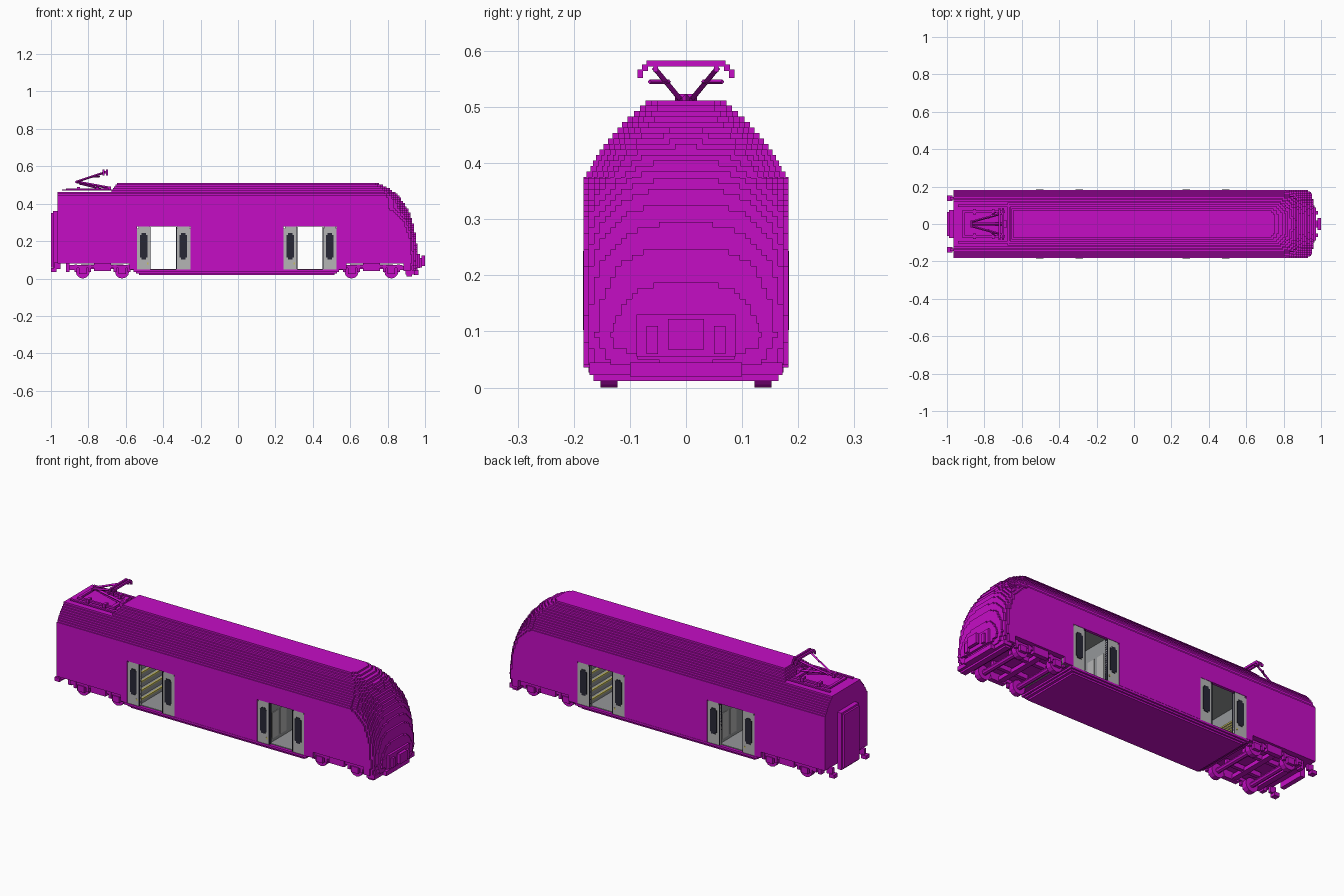
import bpy, bmesh, math
from mathutils import Vector

if "Cube" in bpy.data.objects:
    bpy.data.objects.remove(bpy.data.objects["Cube"], do_unlink=True)


def material(name, rgb):
    m = bpy.data.materials.new(name)
    m.use_nodes = True
    m.diffuse_color = (*rgb, 1)
    m.node_tree.nodes["Principled BSDF"].inputs["Base Color"].default_value = (*rgb, 1)
    return m


MAGENTA = material("magenta paint", (0.56, 0.004, 0.56))
LIGHT = material("light grey door", (0.46, 0.46, 0.46))
GREY = material("interior grey", (0.30, 0.31, 0.32))
DARK = material("dark glass", (0.02, 0.02, 0.035))
YELLOW = material("yellow trim", (0.58, 0.52, 0.12))
VOX = 0.0098


def add_box(bm, x0, x1, y0, y1, z0, z1):
    vs = [bm.verts.new((x, y, z)) for z in (z0, z1)
          for x, y in ((x0, y0), (x1, y0), (x1, y1), (x0, y1))]
    for f in ((3, 2, 1, 0), (4, 5, 6, 7), (0, 1, 5, 4), (1, 2, 6, 5), (2, 3, 7, 6), (3, 0, 4, 7)):
        bm.faces.new([vs[i] for i in f])


def add_prism(bm, pts, z0, z1):
    lo = [bm.verts.new((x, y, z0)) for x, y in pts]
    hi = [bm.verts.new((x, y, z1)) for x, y in pts]
    bm.faces.new(lo[::-1])
    bm.faces.new(hi)
    n = len(pts)
    for i in range(n):
        j = (i + 1) % n
        bm.faces.new((lo[i], lo[j], hi[j], hi[i]))


def finish(name, bm, mat):
    me = bpy.data.meshes.new(name)
    bm.to_mesh(me)
    bm.free()
    me.materials.append(mat)
    ob = bpy.data.objects.new(name, me)
    bpy.context.scene.collection.objects.link(ob)
    return ob


def boxes(name, mat, items, mirror=False):
    bm = bmesh.new()
    for b in items:
        add_box(bm, *b)
        if mirror:
            add_box(bm, b[0], b[1], -b[3], -b[2], b[4], b[5])
    return finish(name, bm, mat)


def add_rod(bm, a, b, r, sides=4):
    a, b = Vector(a), Vector(b)
    d = b - a
    res = bmesh.ops.create_cone(bm, cap_ends=True, segments=sides, radius1=r, radius2=r, depth=d.length)
    rot = d.to_track_quat('Z', 'Y')
    for v in res["verts"]:
        v.co = rot @ v.co + (a + b) / 2


def lookup(table, z):
    for (z0, v0), (z1, v1) in zip(table, table[1:]):
        if z <= z1:
            return v0 + (v1 - v0) * max(0, (z - z0) / (z1 - z0))
    return table[-1][1]


def snap(v):
    return round(v / VOX) * VOX


# Height tables: nose tip position, corner setback and half width
TIP = [(.04, .955), (.09, .965), (.155, .96), (.235, .949), (.305, .933), (.353, .917), (.39, .896),
       (.422, .874), (.444, .853), (.46, .837), (.48, .81), (.497, .777), (.513, .745)]
SETBACK = [(.04, .065), (.21, .06), (.305, .083), (.345, .12), (.375, .175), (.42, .13), (.46, .10), (.513, .05)]
HALF = [(.375, .183), (.385, .172), (.405, .163), (.42, .154), (.44, .138), (.46, .121), (.475, .108),
        (.49, .09), (.513, .066)]


def plan(z, rear):
    # Stepped plan outline of one body layer with a rounded nose
    hw, tip, s = lookup(HALF, z), lookup(TIP, z), lookup(SETBACK, z)
    n = max(4, round(hw / VOX))
    half = []
    for i in range(n):
        u = (i + .5) / n
        x = snap(tip - s * (1 - (1 - u ** 3) ** (1 / 3)))
        half += [(x, hw * i / n), (x, hw * (i + 1) / n)]
    side = half[1:] + [(rear, hw)]
    return [(x, -y) for x, y in reversed(side)] + side


# Solid nose below the roof line
bm = bmesh.new()
z = .04
while z < .374:
    z1 = min(z + VOX, .375)
    add_prism(bm, plan((z + z1) / 2, .58 if z > .078 else .885), z, z1)
    z = z1
finish("nose", bm, MAGENTA)

# Stepped roof, with the upper tiers stopping short of the pantograph
bm = bmesh.new()
while z < .512:
    z1 = min(z + VOX, .512)
    rear = -.965 if z < .463 else -.68 + (z - .46) * .8
    add_prism(bm, plan((z + z1) / 2, rear), z, z1)
    z = z1
finish("roof", bm, MAGENTA)

# Rear body, side walls around the doorways, and lower skirt
boxes("rear_body", MAGENTA, [(-.965, -.58, -.183, .183, .08, .375)])
DOORS = [(-.541, -.467, -.331, -.255), (.243, .317, .453, .527)]
walls = [(-.58, .58, .168, .183, .277, .375)]
for x0, x1 in ((-.58, -.541), (-.255, .243), (.527, .58)):
    walls.append((x0, x1, .168, .183, .048, .277))
boxes("side_walls", MAGENTA, walls, True)
boxes("floor_skirt", MAGENTA, [(-.56, .54, -.183, .183, .036, .047), (-.545, .53, -.174, .174, .027, .036),
                               (-.53, .515, -.165, .165, .018, .027)])

# Gangway and rear buffers
boxes("gangway", MAGENTA, [(-.99, -.965, -.075, .075, .05, .36), (-1.0, -.99, -.065, .065, .06, .35)])
boxes("rear_buffers", MAGENTA, [(-.985, -.95, .13, .145, .05, .085), (-1.0, -.97, .122, .152, .035, .055)], True)

# Sliding door leaves with dark rounded windows
leaves, glass, spots = [], [], []
for a, b, c, d in DOORS:
    for x0, x1 in ((a, b), (c, d)):
        m = (x0 + x1) / 2
        leaves.append((x0, x1, .166, .181, .048, .268))
        leaves.append((x0 + .008, x1 - .004, .166, .181, .268, .277))
        glass.append((m - .012, m + .012, .18, .184, .103, .243))
        glass.append((m - .020, m + .020, .18, .1838, .113, .233))
        glass.append((m - .012, m + .012, .163, .167, .103, .243))
    spots.append((b - .02, b - .012, .18, .183, .075, .085))
boxes("door_leaves", LIGHT, leaves, True)
boxes("door_windows", DARK, glass, True)
boxes("door_buttons", YELLOW, spots, True)
boxes("door_edges", DARK, [(x, x + .004, .164, .1825, .05, .275) for a, b, c, d in DOORS
                           for x in (b - .004, c)], True)

# Interior floor, ceiling and partitions
boxes("interior_floor", GREY, [(-.58, .58, -.167, .167, .047, .051)])
boxes("interior_ceiling", GREY, [(-.58, .58, -.167, .167, .285, .375)])
boxes("partitions", GREY, [(-.579, -.57, -.167, .167, .05, .285), (.57, .579, -.167, .167, .05, .285),
                           (-.322, -.312, -.167, .167, .05, .285), (.30, .31, -.167, .167, .05, .285)])
boxes("inner_wall_lining", GREY, [(-.58, -.541, .164, .168, .05, .285), (.527, .58, .164, .168, .05, .285)], True)
boxes("inner_panels", LIGHT, [(x, x + .003, y, y + .05, .07, .21) for x in (-.325, .31)
                              for y in (-.15, -.08, .03, .1)])

# Stairs with yellow step edges at the outer end of each vestibule
steps, edges = [], []
for sx, start in ((-1, .475), (1, .465)):
    for i in range(5):
        x, h = start + i * .02, .075 + i * .032
        xs = sorted((sx * x, sx * .572))
        steps.append((*xs, -.155, .155, .05, h))
        xe = sorted((sx * (x - .003), sx * (x + .006)))
        edges.append((*xe, -.155, .155, h - .006, h + .002))
boxes("stairs", GREY, steps)
boxes("stair_edges", YELLOW, edges)

# Nose details: plough, headlights, lower panel and coupler
boxes("plough", MAGENTA, [(.90, .93, -.165, .165, .012, .022), (.895, .945, -.172, .172, .022, .045),
                          (.94, .965, -.10, .10, .02, .045)])
boxes("headlights", MAGENTA, [(.93, .961, .095, .13, .07, .115)], True)
boxes("nose_panel", MAGENTA, [(.95, .973, -.088, .088, .055, .13)])
boxes("coupler", MAGENTA, [(.96, .985, -.02, .02, .08, .11), (.982, 1.0, -.032, .032, .068, .122),
                           (.96, .985, -.07, -.05, .06, .11), (.96, .985, .05, .07, .06, .11)])

# Bogies: wheels, axles and frames
wheels = bmesh.new()
frame = []
for w0, w1 in ((-.83, -.62), (.607, .82)):
    mid = (w0 + w1) / 2
    for wx in (w0, w1):
        add_rod(wheels, (wx, -.13, .037), (wx, .13, .037), .014, 8)
        for s in (-1, 1):
            add_rod(wheels, (wx, s * .122, .038), (wx, s * .152, .038), .038, 12)
        frame.append((wx - .02, wx + .02, .15, .168, .025, .058))
        frame.append((wx - .045, wx - .03, .148, .165, .035, .075))
        frame.append((wx + .03, wx + .045, .148, .165, .035, .075))
    frame.append((w0 - .07, w1 + .06, .145, .163, .055, .072))
    frame.append((mid - .045, mid + .045, .145, .17, .04, .082))
    for x in (w0 - .07, mid - .03, w1 + .04):
        frame.append((x, x + .03, 0, .16, .045, .066))
    frame.append((w0 - .09, w0 - .07, .12, .15, .035, .082))
    frame.append((w0, w1, .055, .075, .05, .075))
finish("wheels", wheels, MAGENTA)
boxes("bogie_frames", MAGENTA, frame, True)

# Pantograph on the low rear roof
boxes("pantograph_base", MAGENTA, [(-.92, -.69, .06, .072, .472, .482), (-.92, -.905, 0, .072, .472, .482),
                                   (-.72, -.70, 0, .072, .472, .484), (-.86, -.845, .05, .08, .47, .49),
                                   (-.76, -.745, .05, .08, .47, .49), (-.70, -.68, 0, .02, .47, .492),
                                   (-.94, -.66, .092, .104, .47, .477)], True)
bm = bmesh.new()
add_rod(bm, (-.69, 0, .485), (-.865, 0, .517), .007)
add_rod(bm, (-.73, 0, .478), (-.85, 0, .507), .004)
add_rod(bm, (-.867, -.02, .516), (-.867, .02, .516), .007)
for s in (-1, 1):
    add_rod(bm, (-.867, s * .012, .516), (-.71, s * .055, .568), .006)
    add_rod(bm, (-.78, s * .03, .545), (-.74, s * .065, .545), .004)
finish("pantograph_arms", bm, MAGENTA)
boxes("pantograph_head", MAGENTA, [(-.725, -.715, 0, .07, .572, .583), (-.705, -.695, 0, .07, .572, .583),
                                   (-.725, -.695, .05, .058, .562, .576), (-.725, -.715, .068, .078, .564, .576),
                                   (-.705, -.695, .068, .078, .564, .576), (-.725, -.715, .077, .086, .552, .567),
                                   (-.705, -.695, .077, .086, .552, .567)], True)
